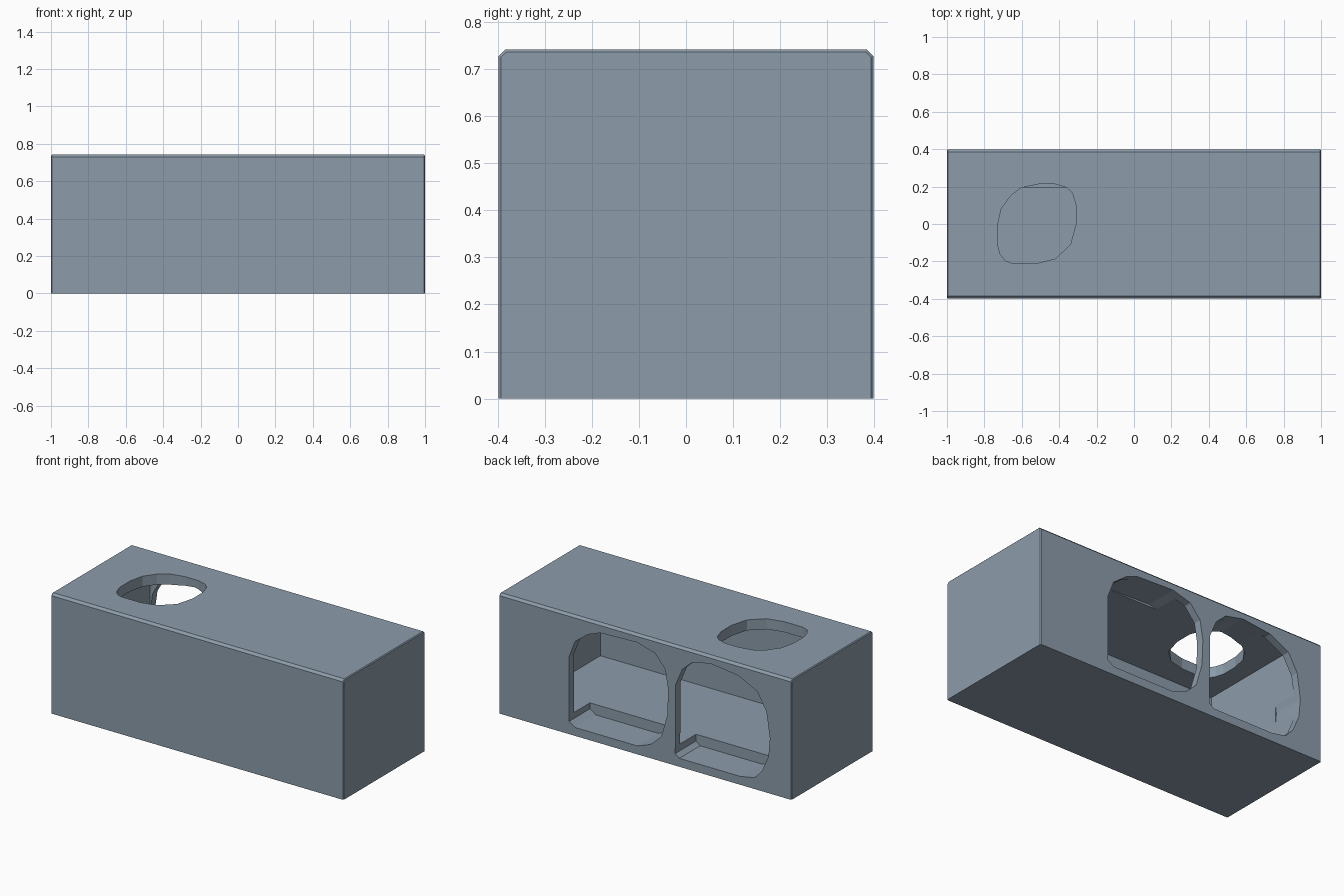
import bpy, bmesh
from mathutils import Vector

if "Cube" in bpy.data.objects:
    bpy.data.objects.remove(bpy.data.objects["Cube"])

HX, HY, HZ = 1.0, 0.398, 0.742

mat = bpy.data.materials.new("slate_grey")
mat.diffuse_color = (0.262, 0.332, 0.402, 1)
mat.use_nodes = True
mat.node_tree.nodes["Principled BSDF"].inputs["Base Color"].default_value = mat.diffuse_color


def make_object(name, bm):
    bmesh.ops.recalc_face_normals(bm, faces=bm.faces)
    me = bpy.data.meshes.new(name)
    bm.to_mesh(me)
    bm.free()
    me.materials.append(mat)
    ob = bpy.data.objects.new(name, me)
    bpy.context.collection.objects.link(ob)
    return ob


def box(lo, hi):
    bm = bmesh.new()
    bmesh.ops.create_cube(bm, size=1)
    for v in bm.verts:
        v.co = Vector([(a + b) / 2 + c * (b - a) for a, b, c in zip(lo, hi, v.co)])
    return bm


def prism(name, points, depth):
    """Extrude a closed outline of 3D points along a vector."""
    bm = bmesh.new()
    face = bm.faces.new([bm.verts.new(p) for p in points])
    ext = bmesh.ops.extrude_face_region(bm, geom=[face], use_keep_orig=True)
    moved = [g for g in ext["geom"] if isinstance(g, bmesh.types.BMVert)]
    bmesh.ops.translate(bm, verts=moved, vec=depth)
    return make_object(name, bm)


def bevel(bm, rule, width):
    edges = [e for e in bm.edges if rule(e.verts[0].co, e.verts[1].co)]
    bmesh.ops.bevel(bm, geom=edges, offset=width, segments=1,
                    affect='EDGES', profile=0.5)


# Outer block: wide chamfer on the long top edges, fine one round each end
bm = box((-HX, -HY, 0), (HX, HY, HZ))
bevel(bm, lambda a, b: min(a.z, b.z) > HZ - 0.001 and abs(a.x - b.x) > 1, 0.014)
bevel(bm, lambda a, b: abs(a.x + b.x) > 1.99 and max(a.z, b.z) > 0.001, 0.005)
block = make_object("hollow_block", bm)

# Inner chamber
cutters = [make_object("chamber_cutter",
                       box((-0.845, -0.35, 0.116), (0.83, 0.35, 0.677)))]

# Two rounded openings in the back wall, cutting slightly into the floor
middle_opening = [
    (.52, .079), (.479, .052), (.055, .052), (-.034, .084), (-.11, .154),
    (-.151, .297), (-.157, .455), (-.137, .574), (-.068, .656), (.055, .691),
    (.308, .682), (.39, .651), (.479, .584), (.52, .479)]
side_opening = [
    (-.205, .074), (-.233, .052), (-.65, .052), (-.747, .07), (-.80, .128),
    (-.842, .226), (-.852, .34), (-.829, .498), (-.767, .606), (-.637, .671),
    (-.445, .694), (-.322, .668), (-.253, .606), (-.208, .5)]
for name, outline in (("middle_opening", middle_opening),
                      ("side_opening", side_opening)):
    cutters.append(prism(name + "_cutter", [(x, 0.195, z) for x, z in outline],
                         (0, 0.4, 0)))

# Rounded hole in the top
top_hole = [
    (-.73, -.01), (-.73, -.11), (-.715, -.16), (-.69, -.195), (-.65, -.21),
    (-.52, -.21), (-.42, -.185), (-.34, -.11), (-.31, 0), (-.31, .1),
    (-.33, .165), (-.36, .195), (-.42, .213), (-.51, .213), (-.605, .193),
    (-.66, .15), (-.71, .08)]
cutters.append(prism("top_hole_cutter", [(x, y, 0.55) for x, y in top_hole],
                     (0, 0, 0.4)))

# Cut everything out of the block, then remove the cutters
for c in cutters:
    c.hide_render = True
    m = block.modifiers.new(c.name, 'BOOLEAN')
    m.operation = 'DIFFERENCE'
    m.solver = 'EXACT'
    m.object = c
dg = bpy.context.evaluated_depsgraph_get()
result = bpy.data.meshes.new_from_object(block.evaluated_get(dg))
block.modifiers.clear()
block.data = result
for c in cutters:
    bpy.data.objects.remove(c)
